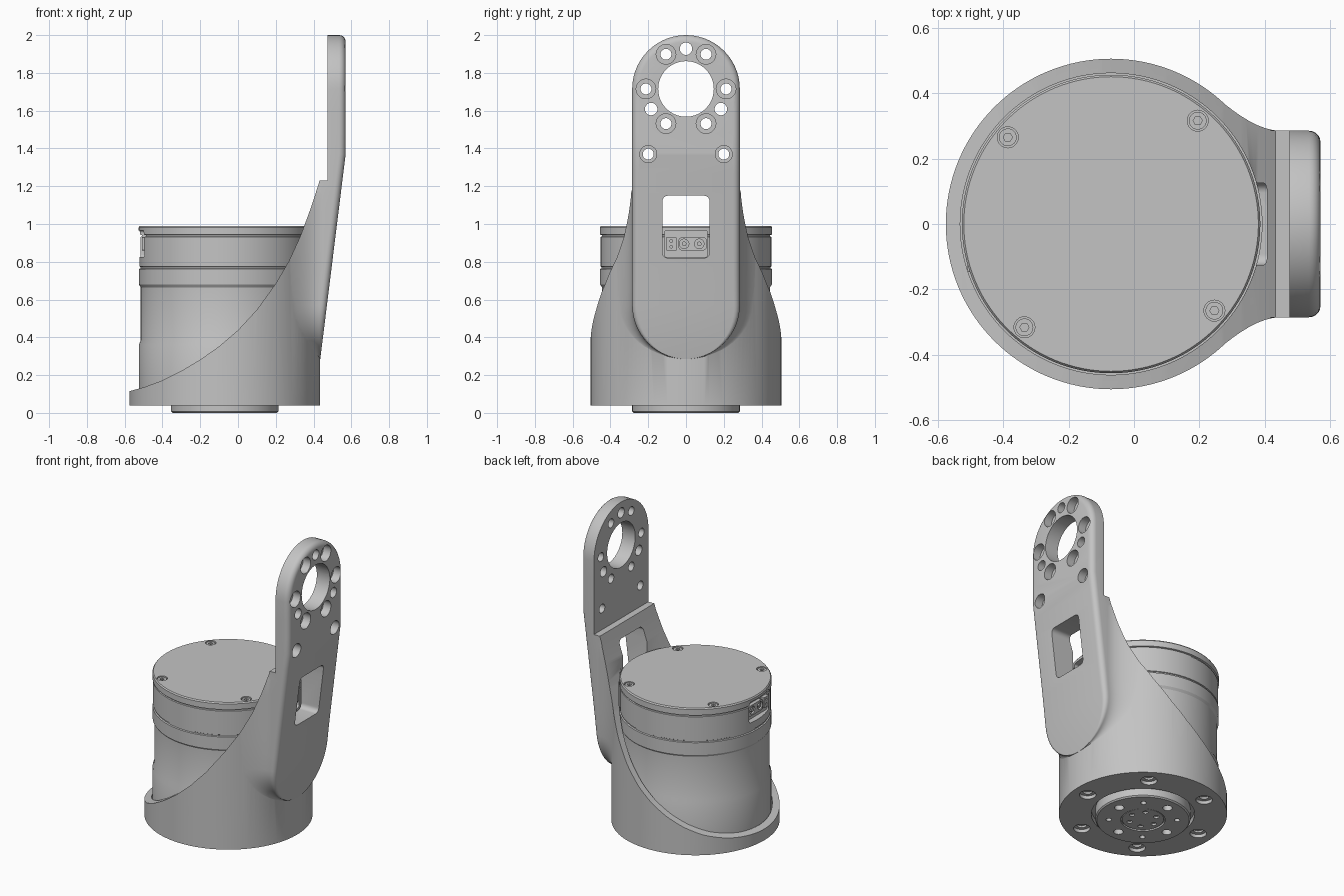
import bpy, bmesh
from math import sin, cos, pi, radians, sqrt

if "Cube" in bpy.data.objects:
    bpy.data.objects.remove(bpy.data.objects["Cube"], do_unlink=True)

grey = bpy.data.materials.new("machined grey")
grey.use_nodes = True
grey.diffuse_color = (0.55, 0.55, 0.55, 1)
grey.node_tree.nodes["Principled BSDF"].inputs["Base Color"].default_value = grey.diffuse_color

CX = -0.07          # axis of the round body
R_SHELL, R_BORE, W = 0.505, 0.461, 0.285


def finish(name, bm):
    bmesh.ops.recalc_face_normals(bm, faces=bm.faces)
    mesh = bpy.data.meshes.new(name)
    bm.to_mesh(mesh)
    bm.free()
    mesh.materials.append(grey)
    ob = bpy.data.objects.new(name, mesh)
    bpy.context.collection.objects.link(ob)
    return ob


def prism(name, pts, axis, a, b):
    """Extrude a 2D outline along an axis from a to b."""
    place = {"x": lambda u, v, t: (t, u, v),
             "y": lambda u, v, t: (u, t, v),
             "z": lambda u, v, t: (u, v, t)}[axis]
    bm = bmesh.new()
    lo, hi = ([bm.verts.new(place(u, v, t)) for u, v in pts] for t in (a, b))
    n = len(pts)
    bm.faces.new(lo)
    bm.faces.new(hi)
    for i in range(n):
        j = (i + 1) % n
        bm.faces.new((lo[i], lo[j], hi[j], hi[i]))
    return finish(name, bm)


def circle(u, v, r, n=32):
    return [(u + r * cos(2 * pi * i / n), v + r * sin(2 * pi * i / n)) for i in range(n)]


def rounded(u0, u1, v0, v1, r, n=6):
    corners = ((u1 - r, v1 - r), (u0 + r, v1 - r), (u0 + r, v0 + r), (u1 - r, v0 + r))
    return [(u + r * cos(pi / 2 * (k + i / n)), v + r * sin(pi / 2 * (k + i / n)))
            for k, (u, v) in enumerate(corners) for i in range(n + 1)]


def lathe(name, profile, n=128):
    """Spin a closed (radius, z) profile that starts and ends on the axis."""
    bm = bmesh.new()
    rings = [[bm.verts.new((CX + x, y, z)) for x, y in circle(0, 0, r, n)] for r, z in profile]
    bm.faces.new(rings[0])
    bm.faces.new(rings[-1])
    for p, q in zip(rings, rings[1:]):
        for i in range(n):
            j = (i + 1) % n
            bm.faces.new((p[i], p[j], q[j], q[i]))
    return finish(name, bm)


def combine(ob, tool, operation="DIFFERENCE"):
    mod = ob.modifiers.new("bool", "BOOLEAN")
    mod.operation, mod.object, mod.solver = operation, tool, "EXACT"
    bpy.context.view_layer.objects.active = ob
    bpy.ops.object.modifier_apply(modifier=mod.name)
    bpy.data.objects.remove(tool, do_unlink=True)


def polar(r, degrees):
    return CX + r * cos(radians(degrees)), r * sin(radians(degrees))


def smooth(ob, angle=30):
    bpy.ops.object.select_all(action="DESELECT")
    ob.select_set(True)
    bpy.context.view_layer.objects.active = ob
    bpy.ops.object.shade_smooth_by_angle(angle=radians(angle))


# Arm: stadium outline with a concave fillet at its foot and a rounded outer rim
def cylinder_x(y):
    return CX + sqrt(R_SHELL ** 2 - y * y)


def outer_x(z):
    return 0.57 - max(0, 1.37 - z) * 0.124


def arm():
    low, high, n = 0.57, 1.715, 14
    half = [(W * cos(a), low + W * sin(a), cos(a), sin(a))
            for a in (-pi / 2 * (1 - i / n) for i in range(n + 1))]
    half += [(W, low + 0.1 * i, 1, 0) for i in range(1, 9)]
    half += [(W, 1.37 + 0.115 * i, 1, 0) for i in (1, 2)]
    half += [(W * cos(a), high + W * sin(a), cos(a), sin(a))
             for a in (pi / 2 * i / n for i in range(n + 1))]

    def column(y, z, ny, nz):
        height = outer_x(z) - cylinder_x(y)
        f = min(0.1, 0.7 * height) if z < 1.25 else 0.002
        r = min(0.035, 0.25 * height)
        pts = [(0.15, y + f * ny, z + f * nz)]
        for i in range(9):                       # concave foot
            a = pi / 2 * i / 8
            d = f * (1 - sin(a))
            yy = y + d * ny
            pts.append((cylinder_x(yy) - 0.002 + f * (1 - cos(a)), yy, z + d * nz))
        for i in range(6):                       # rounded rim
            a = pi / 2 * i / 5
            d = r * (1 - cos(a))
            zz = z - d * nz
            pts.append((outer_x(zz) - r * (1 - sin(a)), y - d * ny, zz))
        return pts

    bm = bmesh.new()
    right = [[bm.verts.new(p) for p in column(*s)] for s in half]
    left = [[bm.verts.new((v.co.x, -v.co.y, v.co.z)) for v in c] for c in right[1:-1]]
    left = [right[0]] + left + [right[-1]]
    for side in (right, left):
        for p, q in zip(side, side[1:]):
            for k in range(len(p) - 1):
                bm.faces.new((p[k], q[k], q[k + 1], p[k + 1]))
    for k in (0, -1):
        for i in range(len(right) - 1):
            quad = (right[i][k], right[i + 1][k], left[i + 1][k], left[i][k])
            bm.faces.new(list(dict.fromkeys(quad)))
    return finish("arm", bm)


# Bracket: round shell joined to the arm, trimmed by a sweeping curve
bracket = prism("bracket", circle(CX, 0, R_SHELL, 128), "z", 0.04, 1.25)
combine(bracket, arm(), "UNION")
sweep = [(-0.7, 0.1), (-0.575, 0.115), (-0.5, 0.135), (-0.4, 0.172), (-0.3, 0.222),
         (-0.2, 0.282), (-0.1, 0.352), (0, 0.438), (0.1, 0.546), (0.2, 0.685),
         (0.27, 0.805), (0.33, 0.935), (0.38, 1.07), (0.41, 1.16), (0.432, 1.23),
         (0.475, 1.23), (0.475, 2.2), (-0.7, 2.2)]
combine(bracket, prism("trim", sweep, "y", -0.8, 0.8))
combine(bracket, prism("bore", circle(CX, 0, R_BORE, 128), "z", 0.08, 1.4))
combine(bracket, prism("floor_hole", circle(CX, 0, 0.31, 64), "z", 0, 0.2))
combine(bracket, prism("window", rounded(-0.125, 0.125, 0.82, 1.15, 0.03), "x", 0.3, 0.7))

# Mounting holes in the arm
HZ = 1.715
combine(bracket, prism("eye", circle(0, HZ, 0.147, 64), "x", 0.4, 0.7))
bolts = [(0.212 * cos(k * pi / 3), HZ + 0.212 * sin(k * pi / 3)) for k in range(6)]
for y, z in bolts + [(-0.2, 1.37), (0.2, 1.37)]:
    combine(bracket, prism("hole", circle(y, z, 0.029), "x", 0.4, 0.7))
    combine(bracket, prism("counterbore", circle(y, z, 0.052 if z > 1.4 else 0.045), "x", 0.515, 0.7))
for k in (90, 210, 330):
    y, z = 0.213 * cos(radians(k)), HZ + 0.213 * sin(radians(k))
    combine(bracket, prism("pin_hole", circle(y, z, 0.033), "x", 0.4, 0.7))

# Bolt holes in the underside
for k in range(6):
    x, y = polar(0.405, 60 * k - 5)
    combine(bracket, prism("hole", circle(x, y, 0.028), "z", 0, 0.2))
    combine(bracket, prism("counterbore", circle(x, y, 0.05), "z", 0, 0.062))
smooth(bracket)

# Motor housing with seams
motor = lathe("motor_housing", [
    (0.05, 0.075), (0.45, 0.075), (0.455, 0.08), (0.455, 0.36), (0.445, 0.385), (0.445, 0.665),
    (0.455, 0.68), (0.455, 0.762), (0.447, 0.765), (0.447, 0.772), (0.452, 0.775),
    (0.452, 0.932), (0.446, 0.935), (0.446, 0.941), (0.456, 0.944), (0.456, 0.982),
    (0.45, 0.99), (0.05, 0.99)])
for k in range(4):
    x, y = polar(0.412, 50 + 90 * k)
    combine(motor, prism("screw_recess", circle(x, y, 0.032), "z", 0.965, 1.1))
for s in (1, -1):
    lo, hi = sorted((CX + s * 0.415, CX + s * 0.6))
    shift = 0 if s > 0 else -0.04
    combine(motor, prism("socket", rounded(shift - 0.115, shift + 0.115, 0.825, 0.965, 0.012), "x", lo, hi))
smooth(motor)

# Cover screws with hex sockets
for k in range(4):
    x, y = polar(0.412, 50 + 90 * k)
    screw = prism("cover_screw", circle(x, y, 0.027), "z", 0.96, 0.985)
    combine(screw, prism("hex", circle(x, y, 0.014, 6), "z", 0.972, 1.1))
    smooth(screw)

# Connectors inside the two sockets
for s in (1, -1):
    shift = 0 if s > 0 else -0.04
    lo, hi = sorted((CX + s * 0.41, CX + s * 0.438))
    plug = prism("power_connector", rounded(shift - 0.04, shift + 0.11, 0.86, 0.93, 0.02), "x", lo, hi)
    cut = sorted((CX + s * 0.425, CX + s * 0.5))
    for y in (-0.01, 0.07):
        combine(plug, prism("pin_well", circle(shift + y, 0.895, 0.025), "x", *cut))
        pin = prism("connector_pin", circle(shift + y, 0.895, 0.012, 16), "x", lo, hi)
        smooth(pin)
    smooth(plug)
    signal = prism("signal_connector", rounded(shift - 0.105, shift - 0.05, 0.86, 0.93, 0.004), "x", lo, hi)
    for z in (0.88, 0.91):
        combine(signal, prism("signal_well", circle(shift - 0.078, z, 0.007, 12), "x", *cut))

# Output flange under the base
flange = lathe("output_flange", [
    (0.05, 0.004), (0.125, 0.004), (0.125, 0.012), (0.133, 0.012), (0.133, 0), (0.277, 0),
    (0.285, 0.008), (0.285, 0.08), (0.05, 0.08)])
for k in range(8):
    x, y = polar(0.205, 141 + 45 * k)
    combine(flange, prism("hole", circle(x, y, 0.017 + 0.012 * (k % 2), 24), "z", -0.1, 0.05))
for k in range(6):
    x, y = polar(0.085, 60 * k)
    combine(flange, prism("hub_hole", circle(x, y, 0.016, 16), "z", -0.1, 0.016))
smooth(flange)
